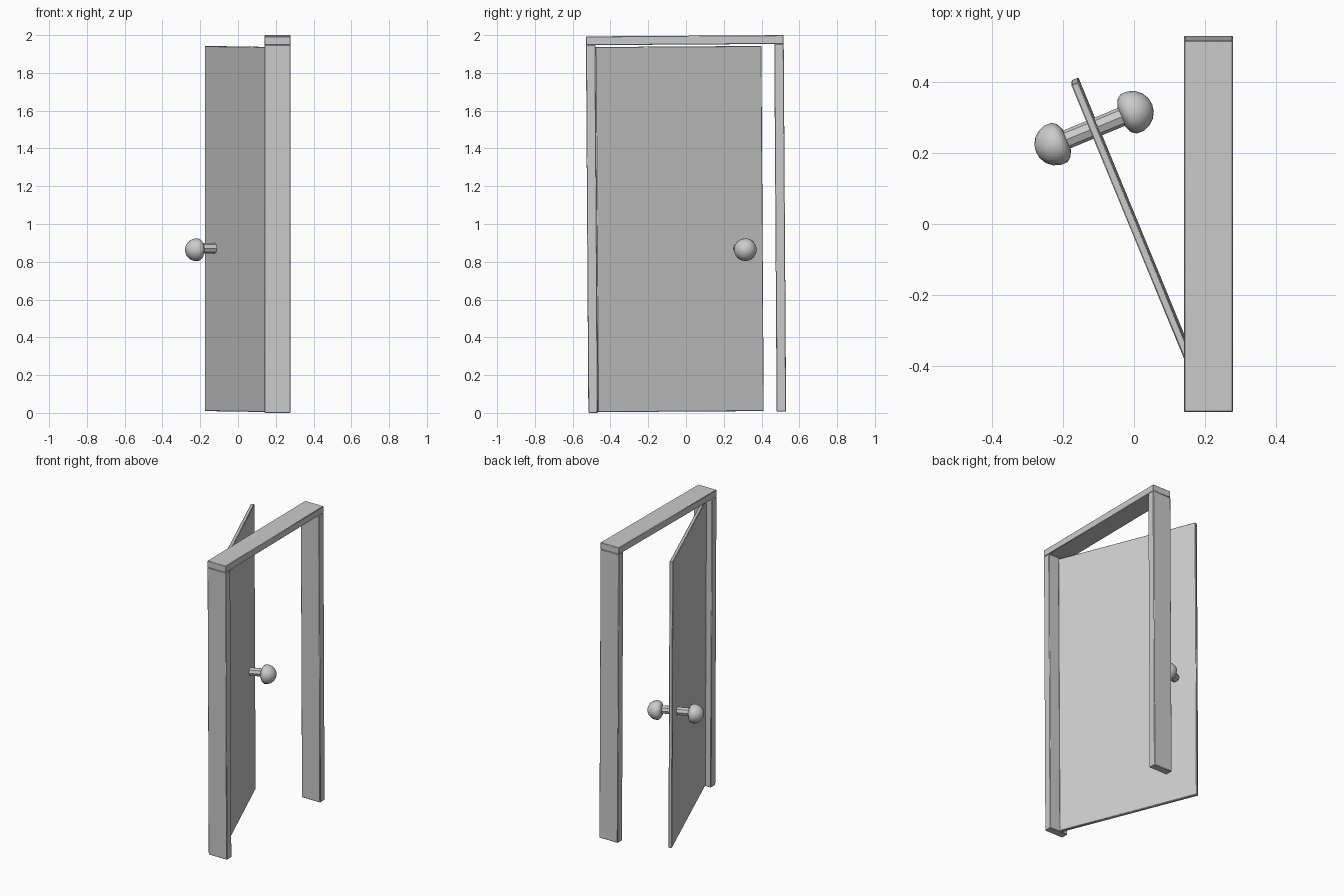
import bpy, bmesh, math
from mathutils import Matrix, Vector

if "Cube" in bpy.data.objects:
    bpy.data.objects.remove(bpy.data.objects["Cube"])

# the whole doorway leans very slightly about x
LEAN = (Matrix.Translation((0, 0, 1)) @ Matrix.Rotation(0.0065, 4, 'X')
        @ Matrix.Translation((0, 0, -1)))


def finish(name, bm, angle):
    bmesh.ops.recalc_face_normals(bm, faces=bm.faces)
    mesh = bpy.data.meshes.new(name)
    bm.to_mesh(mesh)
    bm.free()
    ob = bpy.data.objects.new(name, mesh)
    bpy.context.collection.objects.link(ob)
    bpy.ops.object.select_all(action='DESELECT')
    ob.select_set(True)
    bpy.context.view_layer.objects.active = ob
    bpy.ops.object.shade_smooth_by_angle(angle=math.radians(angle))
    return ob


def box(name, centre, size, turn=0.0):
    bm = bmesh.new()
    bmesh.ops.create_cube(bm, size=1)
    bm.transform(LEAN @ Matrix.Translation(centre) @ Matrix.Rotation(turn, 4, 'Z')
                 @ Matrix.Diagonal((*size, 1)))
    ob = finish(name, bm, 50)
    bev = ob.modifiers.new("soft_edges", 'BEVEL')
    bev.width = 0.003
    bev.segments = 1


def lathe(name, profile, matrix, segments):
    # spins (radius, height) points about local z
    bm = bmesh.new()
    verts = [bm.verts.new((r, 0, h)) for r, h in profile]
    edges = [bm.edges.new(p) for p in zip(verts, verts[1:])]
    bmesh.ops.spin(bm, geom=verts + edges, cent=(0, 0, 0), axis=(0, 0, 1),
                   angle=math.tau, steps=segments)
    bmesh.ops.remove_doubles(bm, verts=bm.verts, dist=1e-4)
    bm.transform(LEAN @ matrix)
    finish(name, bm, 40)


# frame: two posts and the lintel across them
for side, label in ((-1, "hinge"), (1, "latch")):
    box(label + "_post", (0.21, side * 0.4985, 0.977), (0.138, 0.05, 1.947))
box("lintel", (0.21, 0, 1.9733), (0.138, 1.047, 0.0464))

# door panel, swung open from the hinge post
SWING = math.radians(22.4)
WIDTH, THICK = 0.95, 0.022
along = Vector((math.sin(SWING), -math.cos(SWING), 0))
edge = Vector((-0.1667, 0.402, 0.9735))
box("door_panel", edge + along * WIDTH / 2, (THICK, WIDTH, 1.933), SWING)

# door knobs, one on each side, joined by a spindle
hub = Vector((-0.1125, 0.269, 0.862))
normal = Vector((math.cos(SWING), math.sin(SWING), 0))
R = 0.061
dome = [(0, -0.03), (0.03, -0.033), (0.05, -0.024)]
dome += [(R * math.cos(a), R * math.sin(a))
         for a in (math.radians(d) for d in (-10, 10, 30, 50, 70))] + [(0, R)]
for side, label in ((-1, "outer"), (1, "inner")):
    axis = normal * side
    m = Matrix.Translation(hub + axis * 0.116) @ axis.to_track_quat('Z', 'Y').to_matrix().to_4x4()
    lathe(label + "_knob", dome, m, 16)

m = Matrix.Translation(hub + Vector((0, 0, 0.008))) @ normal.to_track_quat('Z', 'Y').to_matrix().to_4x4()
lathe("knob_spindle", [(0, -0.1), (0.027, -0.1), (0.027, 0.1), (0, 0.1)], m, 8)
